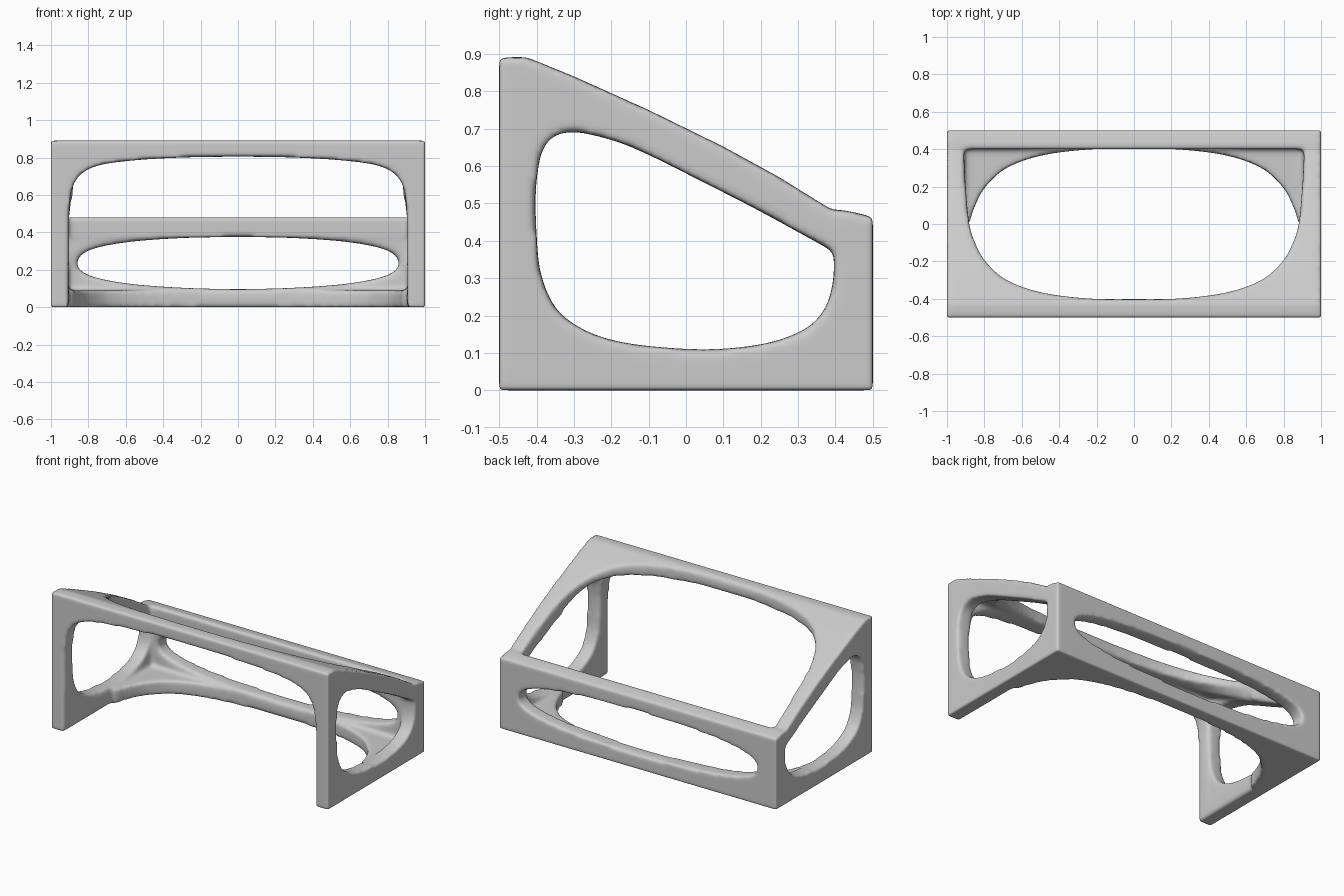
import bpy, bmesh

if "Cube" in bpy.data.objects:
    bpy.data.objects.remove(bpy.data.objects["Cube"])


def smooth_path(pts, steps=8):
    """Rounded path through a few 2D points (Catmull-Rom, open ended)."""
    out = []
    for i in range(len(pts) - 1):
        p0, p1 = pts[max(i - 1, 0)], pts[i]
        p2, p3 = pts[i + 1], pts[min(i + 2, len(pts) - 1)]
        for s in range(steps):
            t = s / steps
            out.append(tuple(
                0.5 * (2 * b + (c - a) * t + (2 * a - 5 * b + 4 * c - d) * t * t
                       + (3 * b - a - 3 * c + d) * t ** 3)
                for a, b, c, d in zip(p0, p1, p2, p3)))
    return out + [pts[-1]]


def mirrored(half):
    """Half outline ending on the centre line -> full symmetric outline."""
    return half + [(-u, v) for u, v in reversed(half[:-1])]


def prism(name, outline, axis, lo, hi):
    """Extrude a 2D outline along one axis."""
    place = {'x': lambda u, v, w: (w, u, v),
             'y': lambda u, v, w: (u, w, v),
             'z': lambda u, v, w: (u, v, w)}[axis]
    bm = bmesh.new()
    a = [bm.verts.new(place(u, v, lo)) for u, v in outline]
    b = [bm.verts.new(place(u, v, hi)) for u, v in outline]
    n = len(a)
    bm.faces.new(a)
    bm.faces.new(b[::-1])
    for i in range(n):
        j = (i + 1) % n
        bm.faces.new((a[i], b[i], b[j], a[j]))
    bmesh.ops.recalc_face_normals(bm, faces=bm.faces)
    me = bpy.data.meshes.new(name)
    bm.to_mesh(me)
    bm.free()
    ob = bpy.data.objects.new(name, me)
    bpy.context.collection.objects.link(ob)
    return ob


# solid with sloping top
frame = prism("sloped_frame", [
    (-0.5, 0), (-0.5, 0.89), (-0.43, 0.893), (-0.3, 0.84), (-0.1, 0.75), (0.1, 0.652),
    (0.25, 0.57), (0.398, 0.478), (0.41, 0.485), (0.5, 0.465), (0.5, 0)], 'x', -1, 1)

cutters = []

# hollow interior
cutters.append(prism("cavity", [
    (-0.41, 0.09), (-0.41, 0.785), (-0.1, 0.645), (0.1, 0.542), (0.403, 0.372),
    (0.403, 0.09)], 'x', -0.908, 0.908))

# side windows
side = smooth_path([
    (0.397, 0.37), (0.2, 0.478), (0.05, 0.555), (-0.1, 0.63), (-0.2, 0.67), (-0.31, 0.691),
    (-0.375, 0.66), (-0.4, 0.56), (-0.4, 0.42), (-0.385, 0.3), (-0.33, 0.2), (-0.2, 0.135),
    (0.02, 0.11), (0.2, 0.123), (0.32, 0.165), (0.375, 0.225), (0.395, 0.3)])
cutters.append(prism("side_window", side, 'x', -1.2, 1.2))

# top opening and bottom opening share one curve, turned round
curve = [(0.91, 0.4), (0.9, 0.2), (0.88, 0.0), (0.84, -0.12), (0.785, -0.21), (0.68, -0.3),
         (0.5, -0.365), (0.25, -0.398), (0.0, -0.402)]
cutters.append(prism("top_opening", mirrored(smooth_path(curve)), 'z', 0.3, 1.2))
under = [(0.905, -0.7), (0.905, -0.4)] + [(x, -y) for x, y in curve[1:]]
cutters.append(prism("bottom_opening", mirrored(smooth_path(under)), 'z', -0.2, 0.25))

# front opening, open at the floor
front = smooth_path([(0.902, -0.2), (0.902, 0.2), (0.902, 0.5), (0.89, 0.62), (0.86, 0.69),
                     (0.8, 0.738), (0.7, 0.768), (0.5, 0.79), (0.25, 0.802), (0.0, 0.805)])
cutters.append(prism("front_opening", mirrored(front), 'y', -1, 0))

# back window
back = smooth_path([(0.0, 0.096), (0.3, 0.104), (0.6, 0.128), (0.8, 0.172), (0.862, 0.235),
                    (0.8, 0.303), (0.6, 0.347), (0.3, 0.37), (0.0, 0.376)])
back = back + [(-x, z) for x, z in reversed(back[1:-1])]
cutters.append(prism("back_window", back, 'y', 0.2, 1))

for c in cutters:
    c.hide_render = True
    m = frame.modifiers.new(c.name, 'BOOLEAN')
    m.operation, m.solver, m.object = 'DIFFERENCE', 'EXACT', c

# round every bar and corner
m = frame.modifiers.new("remesh", 'REMESH')
m.mode, m.voxel_size, m.use_smooth_shade = 'VOXEL', 0.0125, True
m = frame.modifiers.new("soften", 'SMOOTH')
m.factor, m.iterations = 0.5, 12

# bake the result and drop the cutters
dg = bpy.context.evaluated_depsgraph_get()
dg.update()
baked = bpy.data.meshes.new_from_object(frame.evaluated_get(dg))
frame.modifiers.clear()
frame.data = baked
for p in baked.polygons:
    p.use_smooth = True
for c in cutters:
    bpy.data.objects.remove(c)
